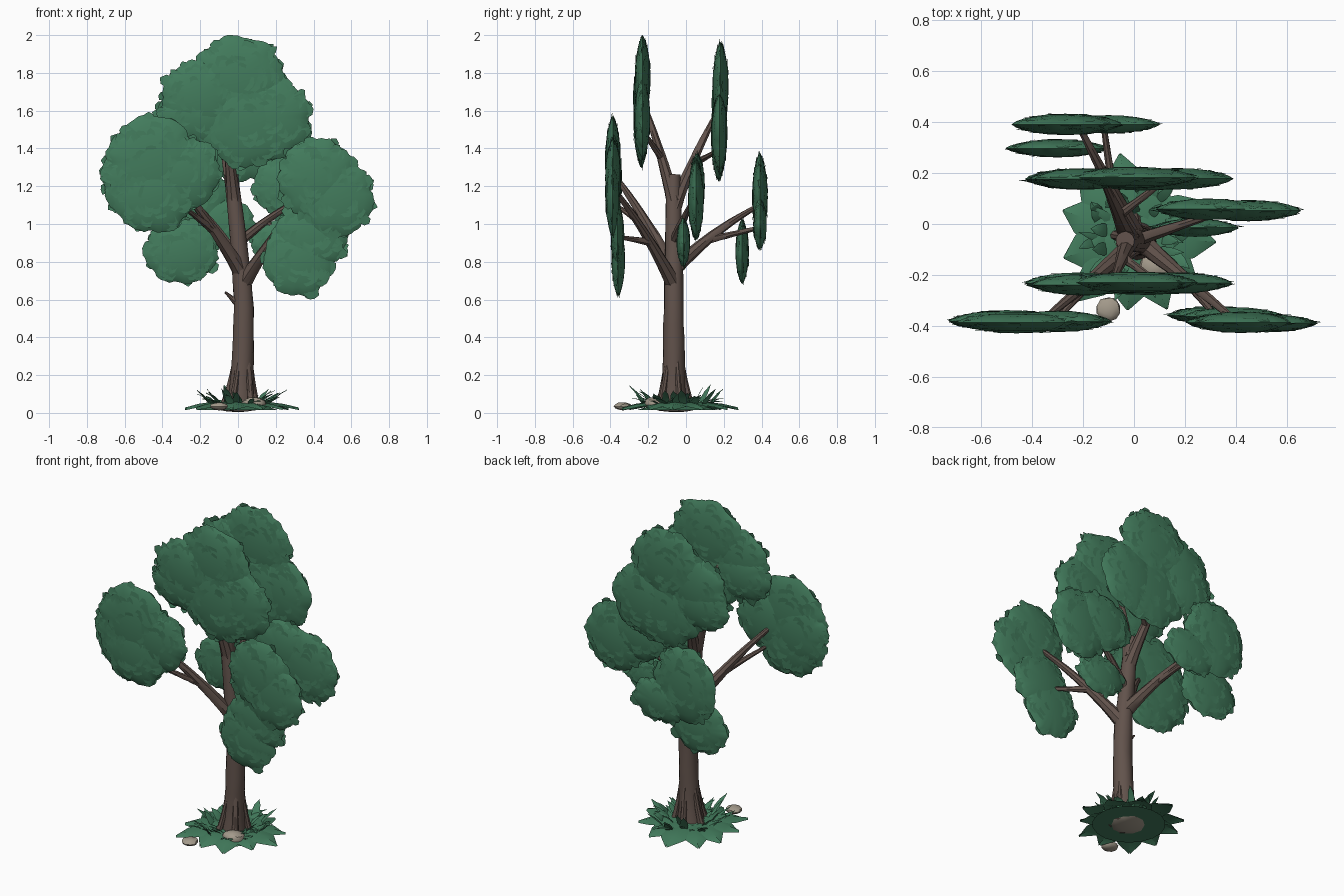
import bpy, bmesh, math, random
from mathutils import Vector, Matrix

if "Cube" in bpy.data.objects:
    bpy.data.objects.remove(bpy.data.objects["Cube"])
random.seed(7)
R = random.uniform
TAU = math.tau


def material(name, col):
    m = bpy.data.materials.new(name)
    m.diffuse_color = (*col, 1)
    m.use_nodes = True
    m.node_tree.nodes["Principled BSDF"].inputs["Base Color"].default_value = m.diffuse_color
    return m


LEAF = material("leaf green", (0.055, 0.2, 0.108))
BARK = material("bark brown", (0.122, 0.086, 0.072))
STONE = material("stone tan", (0.37, 0.325, 0.26))


def finish(bm, name, mat, angle=40, recalc=True):
    if recalc:
        bmesh.ops.recalc_face_normals(bm, faces=bm.faces[:])
    me = bpy.data.meshes.new(name)
    bm.to_mesh(me)
    bm.free()
    ob = bpy.data.objects.new(name, me)
    bpy.context.collection.objects.link(ob)
    me.materials.append(mat)
    bpy.ops.object.select_all(action='DESELECT')
    ob.select_set(True)
    bpy.context.view_layer.objects.active = ob
    bpy.ops.object.shade_smooth_by_angle(angle=math.radians(angle))


def polar(a, r=1, z=0):
    return Vector((r * math.cos(a), r * math.sin(a), z))


def tube(bm, path, radius, sides=8, steps=9):
    """Capped tube along path(t) with radius(t), slightly rough like bark."""
    rings = []
    for i in range(steps + 1):
        t = i / steps
        d = (path(t + .02) - path(t - .02)).normalized()
        u = d.cross(Vector((.3, 1, .1))).normalized()
        v = d.cross(u)
        rings.append([bm.verts.new(path(t) + radius(t) * R(.95, 1.05) *
                      (u * math.cos(k * TAU / sides) + v * math.sin(k * TAU / sides)))
                      for k in range(sides)])
    for a, b in zip(rings, rings[1:]):
        for k in range(sides):
            n = (k + 1) % sides
            bm.faces.new((a[k], a[n], b[n], b[k]))
    bm.faces.new(rings[0])
    bm.faces.new(rings[-1])


def axis(z):
    """Centre line of the trunk: bows right, then leans left."""
    return Vector((.01 + .02 * math.sin(z * 3) - .05 * max(z - .6, 0), -.065, z))


def limb(bm, a, b, r0, r1=.01, bend=.1):
    """Branch from a to b that starts steep and flattens."""
    a, b = Vector(a), Vector(b)
    up = Vector((0, 0, bend * (b - a).length))
    tube(bm, lambda t: a.lerp(b, t) + up * 4 * t * (1 - t), lambda t: r0 + (r1 - r0) * t ** .7)


# Trunk with flared roots and a broken stub
bm = bmesh.new()
tube(bm, lambda t: axis(.025 + 1.235 * t),
     lambda t: .057 - .021 * t ** 2 + .025 * math.exp(-t * 14), 14, 14)
for i in range(5):
    d = polar(i * TAU / 5 + .4)
    limb(bm, axis(.02) + d * .1, axis(.3) + d * .038, .022, .014, -.12)
limb(bm, axis(.55), (-.068, -.08, .64), .034, .006, 0)
finish(bm, "trunk", BARK)

# Limbs: height on trunk, radius, tip of the main branch, tip of its side twig
limbs = {
    "left_front_branch": (.74, .046, (-.36, -.38, 1.26), (-.3, -.37, 1.1)),
    "right_front_branch": (.68, .044, (.4, -.38, 1.18), (.31, -.35, .93)),
    "back_branch": (.76, .044, (-.22, .39, 1.1), (-.12, .39, .98)),
    "right_side_branch": (.9, .03, (.35, .05, 1.14), (.24, -.01, .93)),
    "top_front_branch": (1.12, .042, (-.08, -.22, 1.63), (.08, -.22, 1.48)),
    "top_back_branch": (1.08, .042, (-.12, .17, 1.6), (.12, .17, 1.39)),
}
for name, (z, r, tip, twig) in limbs.items():
    bm = bmesh.new()
    start = axis(z)
    limb(bm, start, tip, r, .012, .04)
    limb(bm, start.lerp(Vector(tip), .42) + Vector((0, 0, .015)), twig, r * .5, .011, 0)
    finish(bm, name, BARK)


def leaf_lobe(bm, cx, y, cz, rx, rz):
    """Thin upright lens with a ragged rim, covered in small leaf flakes."""
    n, ph, thick = 60, R(0, 6), .042 if rx > .2 else .036
    rim = [.92 + .08 * abs(math.sin(k * math.pi * 7 / n + ph)) + R(-.03, .035) for k in range(n)]

    def pos(s, k, side):
        a, r = k * TAU / n, s * (1 + (rim[k] - 1) * s * s)
        return Vector((cx + rx * r * math.cos(a), y + side * thick * (1 - s * s) ** .7,
                       cz + rz * r * math.sin(a)))

    edge = [bm.verts.new(pos(1, k, 0)) for k in range(n)]
    for side in (-1, 1):
        def face(f):
            bm.faces.new(f if side < 0 else f[::-1])

        prev, mid = None, bm.verts.new(pos(0, 0, side))
        for s in (.3, .55, .75, .9, 1):
            ring = edge if s == 1 else [bm.verts.new(pos(s, k, side)) for k in range(n)]
            for k in range(n):
                m = (k + 1) % n
                face((ring[k], ring[m], prev[m], prev[k]) if prev else (ring[k], ring[m], mid))
            prev = ring
        # flakes lie on the surface with their outer tips lifted
        for _ in range(int(700 * rx * rz) + 10):
            s, a = math.sqrt(R(.05, .95)), R(0, TAU)
            c, d = math.cos(a), math.sin(a)
            L, W = R(.03, .055), R(.022, .04)

            def put(u, v, lift):
                x, z = (rx * s * .96 + u) * c - v * d, (rz * s * .96 + u) * d + v * c
                q = min((x / rx) ** 2 + (z / rz) ** 2, 1)
                return bm.verts.new((cx + x, y + side * (thick * (1 - q) ** .7 + lift), cz + z))

            v = [put(-L, 0, -.006), put(-L * .2, W, -.001), put(L * .6, W * .8, .003),
                 put(L * R(.6, 1), 0, .004), put(L * .5, -W * .8, .003), put(-L * .2, -W, -.001)]
            for i in range(1, 5):
                face((v[0], v[i], v[i + 1]))


# Leaf pads: depth y, then overlapping lobes (x, z, half width, half height)
crown = [(.0, 1.77, .25, .23), (-.2, 1.67, .21, .2), (.17, 1.56, .22, .22), (-.22, 1.58, .21, .16),
         (.04, 1.54, .27, .24)]
pads = {
    "top_front_leaves": (-.235, crown),
    "top_back_leaves": (.178, [(x, z - .03 - .05 * (x > 0.01), w, h) for x, z, w, h in crown]),
    "left_front_leaves": (-.385, [(-.45, 1.33, .25, .25), (-.5, 1.24, .23, .22), (-.45, 1.16, .23, .21),
                                  (-.3, 1.27, .21, .2)]),
    "right_front_leaves": (-.387, [(.42, 1.24, .21, .22), (.52, 1.14, .2, .21)]),
    "low_right_leaves": (-.36, [(.39, .94, .2, .18), (.32, .81, .19, .2)]),
    "right_side_leaves": (.053, [(.29, 1.2, .21, .18), (.45, 1.13, .21, .22)]),
    "small_right_leaves": (-.012, [(.24, .9, .17, .13)]),
    "back_leaves": (.393, [(-.27, 1.14, .22, .24), (-.1, 1.0, .2, .14)]),
    "small_back_leaves": (.3, [(-.3, .855, .2, .175)]),
}
for name, (y, lobes) in pads.items():
    bm = bmesh.new()
    for x, z, rx, rz in lobes:
        leaf_lobe(bm, x, y + R(-.006, .006), z, rx, rz)
    finish(bm, name, LEAF, 45, recalc=False)


def blade(bm, base, ang, length, width, height, droop):
    """Arched tapering leaf pointing outward from base."""
    o, t = polar(ang), polar(ang + TAU / 4)
    rows = []
    for i in range(4):
        u = i / 3
        w = width * (.04 + .96 * math.sin(.6 + 2.54 * u))
        c = base + o * length * u + Vector((0, 0, height * u - droop * u * u))
        rows.append([bm.verts.new(c + t * w), bm.verts.new(c + Vector((0, 0, width * .15))),
                     bm.verts.new(c - t * w)])
    for a, b in zip(rows, rows[1:]):
        for k in (0, 1):
            bm.faces.new((a[k + 1], b[k + 1], b[k], a[k]))


# Ground cover: low mound with broad flat leaves
ROOT = Vector((0, -.045, 0))
bm = bmesh.new()
bmesh.ops.create_cone(bm, cap_ends=True, segments=18, radius1=.21, radius2=.1, depth=.035,
                      matrix=Matrix.Translation(ROOT + Vector((0, 0, .034))))
for i in range(11):
    a = i * TAU / 11 + R(-.12, .12)
    blade(bm, ROOT + polar(a, .08, .045), a, R(.19, .26), R(.07, .095), .01, .04)
finish(bm, "ground_leaves", LEAF, 30, recalc=False)

# Upright grass tufts around the trunk
bm = bmesh.new()
for i in range(46):
    a = R(0, TAU)
    blade(bm, ROOT + polar(a, R(.08, .18), .035), a + R(-.6, .6),
          R(.05, .12), R(.014, .028), R(.06, .14), R(.02, .05))
finish(bm, "grass_tufts", LEAF, 30, recalc=False)

# Stones, and the stony bed under the trunk: place, half size
for name, loc, size in (("front_stone", (-.1, -.335, .035), (.05, .05, .022)),
                        ("pale_stone", (.085, -.165, .05), (.07, .06, .034)),
                        ("root_bed", (.0, -.055, .03), (.12, .12, .026))):
    bm = bmesh.new()
    bmesh.ops.create_icosphere(bm, subdivisions=2, radius=1)
    for v in bm.verts:
        v.co = Vector(loc) + Vector(c * s * R(.9, 1.06) for c, s in zip(v.co, size))
    finish(bm, name, STONE, 30)
